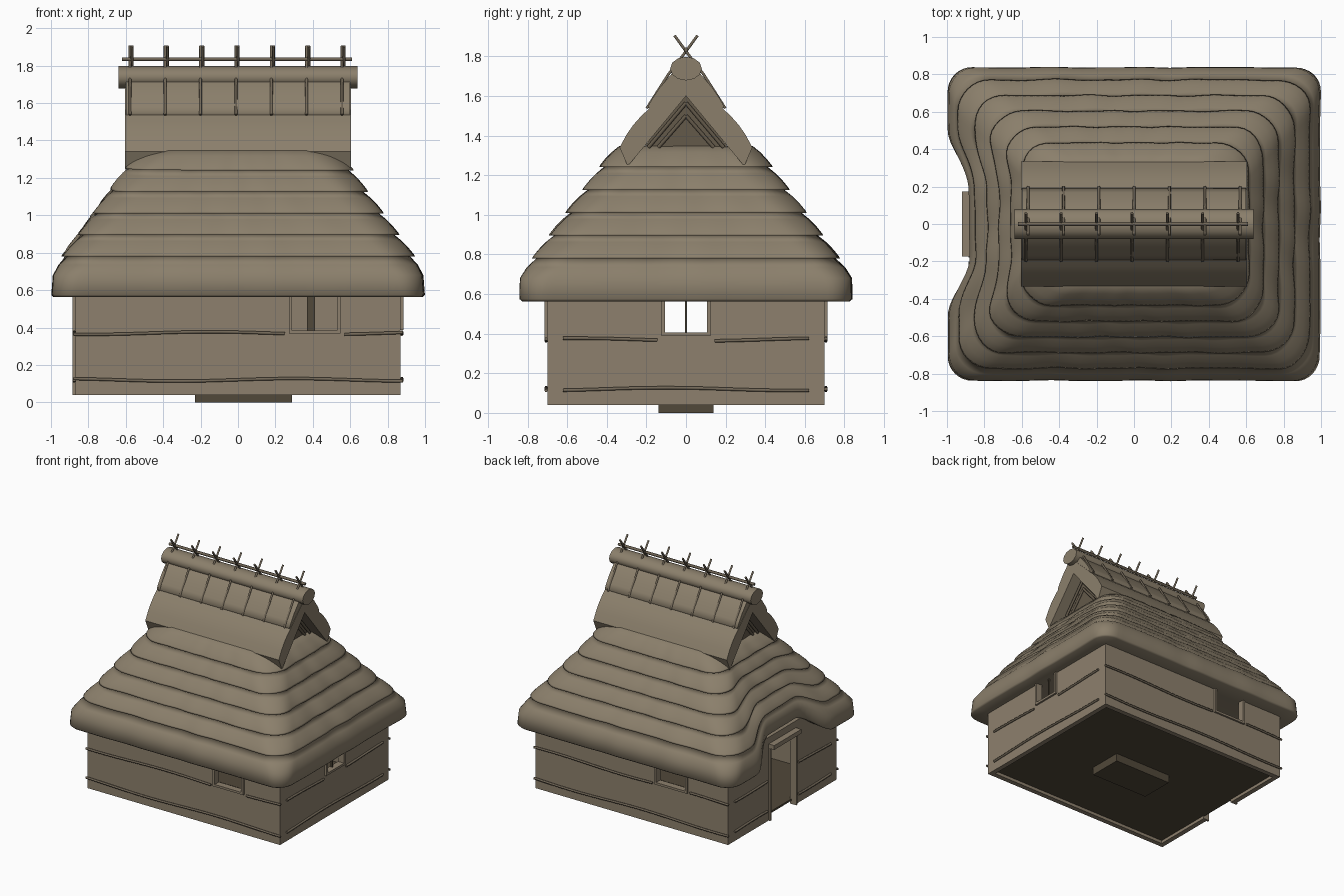
import bpy, bmesh, math

if "Cube" in bpy.data.objects:
    bpy.data.objects.remove(bpy.data.objects["Cube"])


def material(name, rgb):
    m = bpy.data.materials.new(name)
    m.diffuse_color = (*rgb, 1)
    m.use_nodes = True
    m.node_tree.nodes["Principled BSDF"].inputs["Base Color"].default_value = m.diffuse_color
    return m


CLAY = material("clay wall brown", (0.268, 0.217, 0.153))
STRAW = material("straw brown", (0.258, 0.213, 0.148))
POLE = material("pole brown", (0.17, 0.138, 0.097))
WOOD = material("shaded wood brown", (0.125, 0.1, 0.068))
DARK = material("dark floor brown", (0.082, 0.065, 0.041))


def mesh_object(name, verts, faces, mat, smooth=None):
    me = bpy.data.meshes.new(name)
    me.from_pydata(verts, [], faces)
    bm = bmesh.new()
    bm.from_mesh(me)
    bmesh.ops.recalc_face_normals(bm, faces=bm.faces)
    bm.to_mesh(me)
    bm.free()
    ob = bpy.data.objects.new(name, me)
    bpy.context.collection.objects.link(ob)
    me.materials.append(mat)
    if smooth:
        bpy.ops.object.select_all(action='DESELECT')
        bpy.context.view_layer.objects.active = ob
        ob.select_set(True)
        bpy.ops.object.shade_smooth_by_angle(angle=math.radians(smooth))
    return ob


def box(name, x0, x1, y0, y1, z0, z1, mat=CLAY):
    v = [(x, y, z) for x in (x0, x1) for y in (y0, y1) for z in (z0, z1)]
    f = [(0, 1, 3, 2), (4, 6, 7, 5), (0, 4, 5, 1), (2, 3, 7, 6), (0, 2, 6, 4), (1, 5, 7, 3)]
    return mesh_object(name, v, f, mat)


def stick(name, pts, r, mat=POLE):
    """Round pole along a path, kept as a mesh."""
    cu = bpy.data.curves.new(name, 'CURVE')
    cu.dimensions = '3D'
    cu.bevel_depth = r
    cu.bevel_resolution = 1
    cu.use_fill_caps = True
    sp = cu.splines.new('POLY')
    sp.points.add(len(pts) - 1)
    for p, c in zip(sp.points, pts):
        p.co = (*c, 1)
    cu.materials.append(mat)
    ob = bpy.data.objects.new(name, cu)
    bpy.context.collection.objects.link(ob)
    bpy.ops.object.select_all(action='DESELECT')
    bpy.context.view_layer.objects.active = ob
    ob.select_set(True)
    bpy.ops.object.convert(target='MESH')


def prism(name, prof, x0, x1, mat=STRAW, smooth=None):
    """Extrude a (y, z) outline along x."""
    n = len(prof)
    v = [(x, y, z) for x in (x0, x1) for y, z in prof]
    f = [tuple(range(n)), tuple(range(n, 2 * n))]
    f += [(i, (i + 1) % n, n + (i + 1) % n, n + i) for i in range(n)]
    return mesh_object(name, v, f, mat, smooth)


# --- Walls, each with one opening: name, axis, side, opening span and heights
WX, WY, T = 0.87, 0.70, 0.04
Z0, Z1 = 0.04, 0.72


def wall_box(name, axis, sign, u0, u1, z0, z1, d0=-T, d1=0.0):
    base = WX if axis == 'x' else WY
    a, b = sorted((sign * (base + d0), sign * (base + d1)))
    if axis == 'x':
        box(name, a, b, u0, u1, z0, z1)
    else:
        box(name, u0, u1, a, b, z0, z1)


def wavy_rail(name, axis, sign, u0, u1, z):
    base = (WX if axis == 'x' else WY) + 0.006
    n = max(5, int((u1 - u0) * 12))
    pts = []
    for i in range(n + 1):
        u = u0 + (u1 - u0) * i / n
        w = z + 0.007 * math.sin(5 * u + 9 * z + sign)
        pts.append((sign * base, u, w) if axis == 'x' else (u, sign * base, w))
    stick(name, pts, 0.009)


walls = [("front", 'y', -1, 0.29, 0.53, 0.385, 0.58),
         ("back", 'y', 1, -0.49, -0.23, 0.385, 0.58),
         ("right", 'x', 1, -0.105, 0.105, 0.405, 0.58),
         ("left", 'x', -1, -0.16, 0.16, 0.04, 0.63)]
for nm, ax, s, a, b, lo, hi in walls:
    half = WX if ax == 'y' else WY - T
    wall_box(nm + "_wall_a", ax, s, -half, a, Z0, Z1)
    wall_box(nm + "_wall_b", ax, s, b, half, Z0, Z1)
    wall_box(nm + "_wall_above", ax, s, a, b, hi, Z1)
    door = nm == "left"
    f = 0.018
    if not door:
        wall_box(nm + "_wall_below", ax, s, a, b, Z0, lo)
        wall_box(nm + "_window_sill", ax, s, a - f, b + f, lo - f, lo, -T, 0.015)
    for k, (p, q) in enumerate(((a - f, a), (b, b + f))):
        wall_box(f"{nm}_frame_{k}", ax, s, p, q, lo, hi, -T, 0.015)
    if door:
        wall_box("door_lintel", ax, s, -0.175, 0.175, hi, hi + 0.035, -T, 0.05)
    # wavy rails: lower and upper, broken at the opening
    end = WX + 0.01 if ax == 'y' else 0.62
    wavy_rail(nm + "_upper_rail_a", ax, s, -end, a - 0.04, 0.37)
    wavy_rail(nm + "_upper_rail_b", ax, s, b + 0.04, end, 0.37)
    if door:
        wavy_rail("left_lower_rail_a", ax, s, -end, a - 0.04, 0.12)
        wavy_rail("left_lower_rail_b", ax, s, b + 0.04, end, 0.12)
    else:
        wavy_rail(nm + "_lower_rail", ax, s, -end, end, 0.12)
box("right_window_bar", 0.84, 0.855, -0.005, 0.005, 0.405, 0.58, DARK)

# --- Floor, hearth and inner pillars
box("floor", -0.84, 0.84, -0.67, 0.67, 0.065, 0.08, DARK)
box("hearth", -0.23, 0.29, -0.14, 0.14, 0.0, 0.09, DARK)
for px in (-0.39, 0.39):
    for py in (-0.33, 0.33):
        box("inner_pillar", px - 0.022, px + 0.022, py - 0.022, py + 0.022, 0.08, 0.6, DARK)

# --- Thatched hip roof: stacked rounded rings, pulled up over the door
NS, NC = 36, 8


def ring(hx, hy, r, z, wob, ph):
    corners = [(1, -1, -90), (1, 1, 0), (-1, 1, 90), (-1, -1, 180)]
    arcs = [[(sx * (hx - r) + r * math.cos(math.radians(a0 + 90 * k / NC)),
              sy * (hy - r) + r * math.sin(math.radians(a0 + 90 * k / NC)))
             for k in range(NC + 1)] for sx, sy, a0 in corners]
    pts = []
    for i, arc in enumerate(arcs):
        pts += arc
        p, q = arc[-1], arcs[(i + 1) % 4][0]
        pts += [(p[0] + (q[0] - p[0]) * k / NS, p[1] + (q[1] - p[1]) * k / NS)
                for k in range(1, NS)]
    out = []
    for x, y in pts:
        a = math.atan2(y, x)
        m = 1 + wob * (math.sin(13 * a + ph) + 0.7 * math.sin(22 * a + 2.3 * ph))
        x, y, zz = x * m, y * m, z
        if x < -0.3:
            t = min(1, max(0, (0.5 - abs(y)) / 0.32))
            d = t * t * (3 - 2 * t) * max(0, 1 - (z - 0.57) / 0.75)
            x += 0.125 * d
            zz += 0.17 * d
        out.append((x, y, zz))
    return out


# lip of each layer: half width, half depth, height
lips = [(0.94, 0.772, 0.78), (0.857, 0.688, 0.895), (0.774, 0.605, 1.01),
        (0.692, 0.52, 1.125), (0.615, 0.435, 1.24), (0.5, 0.335, 1.345)]
rings = [ring(0.83, 0.66, 0.05, 0.575, 0, 0), ring(0.985, 0.825, 0.12, 0.563, 0.002, 0),
         ring(0.996, 0.838, 0.13, 0.575, 0.002, 0), ring(0.988, 0.836, 0.14, 0.68, 0.002, 0),
         ring(0.957, 0.8, 0.16, 0.735, 0.003, 0.5), ring(0.912, 0.745, 0.17, 0.785, 0.004, 0)]
for i in range(5):
    (ax, ay, az), (bx, by, bz) = lips[i], lips[i + 1]
    gap = 0.028 if i < 4 else 0.0
    for t, h in ((0, 0), (0.05, 0.1), (0.3, 0.4), (0.62, 0.72), (1, 1.02)):
        ex, ey = bx - gap, by - gap
        rings.append(ring(ax + (ex - ax) * t, ay + (ey - ay) * t, 0.17,
                          az + (bz - az) * h, 0.004, i * 1.7))
n = len(rings[0])
verts = [p for r in rings for p in r]
faces = [(j * n + k, j * n + (k + 1) % n, (j + 1) * n + (k + 1) % n, (j + 1) * n + k)
         for j in range(len(rings) - 1) for k in range(n)]
top = len(verts)
verts += [(0, 0, 1.35), (0, 0, 0.62)]
last = (len(rings) - 1) * n
faces += [(last + k, last + (k + 1) % n, top) for k in range(n)]
faces += [((k + 1) % n, k, top + 1) for k in range(n)]
mesh_object("thatched_roof", verts, faces, STRAW, 180)

# --- Gabled cap on top
for s, side in ((-1, "front"), (1, "back")):
    lower = [(0, 1.71), (0.09, 1.63), (0.175, 1.545), (0.225, 1.50), (0.265, 1.455),
             (0.30, 1.405), (0.335, 1.34), (0.294, 1.245), (0, 1.60)]
    prism(side + "_cap_slope", [(s * y, z) for y, z in lower], -0.603, 0.603, STRAW, 35)
    upper = [(0, 1.76), (0.07, 1.715), (0.13, 1.645), (0.168, 1.59), (0.192, 1.548),
             (0.18, 1.53), (0.0, 1.66)]
    prism(side + "_ridge_cover", [(s * y, z) for y, z in upper], -0.60, 0.60, STRAW, 80)
    # gable rafters
    for e in (-1, 1):
        for k, (w, h) in enumerate(((0.19, 1.565), (0.14, 1.5))):
            x = e * (0.515 - 0.01 * k)
            stick("gable_rafter", [(x, s * w, 1.34), (x, 0, h)], 0.011, WOOD)
for e in (-1, 1):
    x0, x1 = sorted((e * 0.47, e * 0.50))
    prism("gable_panel", [(-0.23, 1.32), (0.23, 1.32), (0, 1.61)], x0, x1, WOOD)

# --- Ridge bundle, ridge pole and crossed sticks
prism("ridge_bundle", [(0.08 * math.cos(math.tau * k / 12), 1.738 + 0.06 * math.sin(math.tau * k / 12))
                       for k in range(12)], -0.64, 0.64, STRAW, 40)
stick("ridge_pole", [(-0.62, 0, 1.835), (0.61, 0, 1.835)], 0.011)
for i in range(7):
    x = -0.572 + i * 0.189
    for s in (-1, 1):
        sx = x + s * 0.006
        stick("crossed_stick", [(sx, -s * 0.058, 1.905), (sx, 0, 1.825), (sx, s * 0.088, 1.71),
                                (sx, s * 0.198, 1.537)], 0.008)
